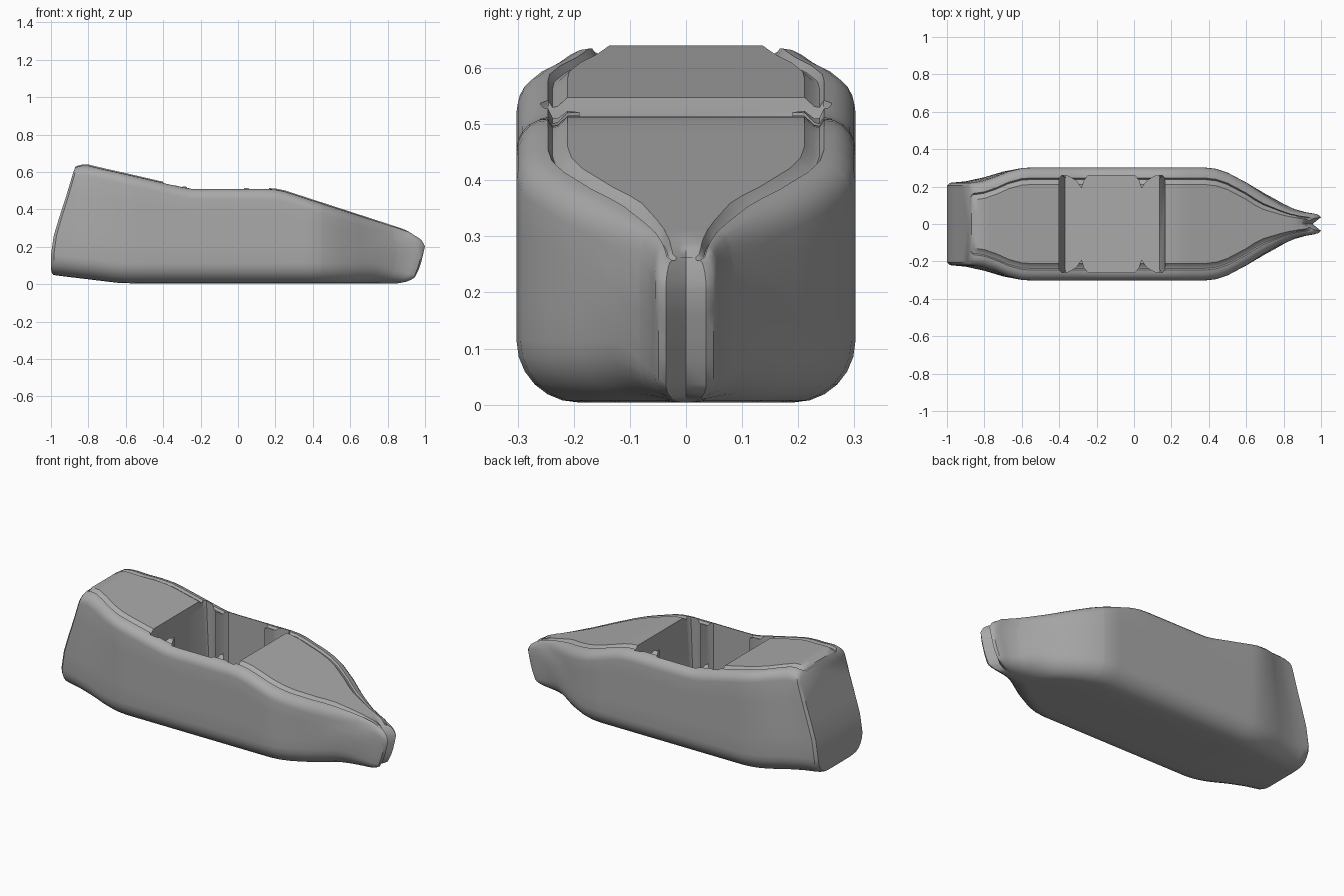
import bpy, bmesh, math

if "Cube" in bpy.data.objects:
    bpy.data.objects.remove(bpy.data.objects["Cube"])

grey = bpy.data.materials.new("light grey")
grey.diffuse_color = (0.4, 0.4, 0.4, 1)
grey.use_nodes = True
grey.node_tree.nodes["Principled BSDF"].inputs["Base Color"].default_value = grey.diffuse_color


def interp(table, t):
    """Piecewise linear lookup in a list of (key, value) pairs."""
    if t <= table[0][0]:
        return table[0][1]
    for (a, va), (b, vb) in zip(table, table[1:]):
        if t <= b:
            return va + (vb - va) * (t - a) / (b - a)
    return table[-1][1]


# Hull lines: half width, keel height and sheer height along the length
WIDTH = [(-1, .205), (-.985, .22), (-.9, .228), (-.8, .25), (-.7, .28), (-.6, .299), (-.55, .302),
         (.38, .302), (.44, .295), (.5, .275), (.6, .222), (.7, .163), (.8, .108), (.86, .08),
         (.92, .063), (.97, .055), (.99, .049), (1, .036)]
KEEL = [(-1, .05), (-.97, .045), (-.65, .008), (-.55, .004), (1, .004)]
SHEER = [(-.87, .625), (-.845, .64), (-.8, .64), (-.28, .52), (-.24, .515), (.18, .515), (.24, .505),
         (.88, .297), (.93, .283), (.96, .262)]
# End outlines: how far the stern and stem reach at each height
STERN = [(.045, -.985), (.07, -1), (.2, -1), (.3, -.975), (.45, -.925), (.6, -.88), (.64, -.865)]
STEM = [(.004, .88), (.015, .915), (.04, .95), (.1, .975), (.2, 1), (.235, .985), (.262, .96)]


def place(s, z):
    """Lean the end stations so they follow the stern and stem outlines."""
    if s < -.6:
        e = interp(STERN, z)
        return e + (s + 1) / .4 * (-.6 - e)
    if s > .6:
        e = interp(STEM, z)
        return .6 + (s - .6) / .4 * (e - .6)
    return s


def section(s):
    """Half section from keel to deck centre, as (x, y, z) points."""
    w, keel = interp(WIDTH, s), interp(KEEL, s)
    top = interp(SHEER, place(s, .64 if s < 0 else .262))
    r, ry = min(.11, w * .9), min(.11, w * .8)
    rail = min(.07, w * .4)
    pts = [(0, keel), ((w - ry) * .5, keel)]
    for i in range(7):                                   # bilge
        a = math.pi / 2 * i / 6
        pts.append((w - ry + ry * math.sin(a), keel + r * (1 - math.cos(a))))
    side = top - .06
    pts += [(w, keel + r + (side - keel - r) * f) for f in (.25, .5, .75)]
    for i in range(6):                                   # rounded rail
        a = math.pi / 2 * i / 5
        pts.append((w - rail * .8 * (1 - math.cos(a)), side + .055 * math.sin(a)))
    pts += [(w - rail * .92, top - .018), (w - rail * 1.05, top - .016),
            (w - rail * 1.3, top), ((w - rail * 1.3) * .5, top), (0, top)]
    out = []
    for y, z in pts:
        x = place(s, z)
        if s > .9:                                       # split in the nose
            x -= .05 * (s - .9) / .1 * (1 - y / w)
        out.append((x, y, z))
    return out


# Hull shell
bm = bmesh.new()
stations = sorted({k for k, _ in WIDTH} | {round(-.95 + .05 * i, 3) for i in range(39)})
rings, first_last = [], []
for s in stations:
    sec = section(s)
    right = [bm.verts.new(p) for p in sec]
    left = [bm.verts.new((x, -y, z)) for x, y, z in sec[1:-1]]
    rings.append(right + left[::-1])
    first_last.append((right, [right[0]] + left + [right[-1]]))
n = len(rings[0])
for a, b in zip(rings, rings[1:]):
    for i in range(n):
        bm.faces.new((a[i], b[i], b[(i + 1) % n], a[(i + 1) % n]))
# Stern and nose closed by strips running through a centre line
for k, dent in ((0, 0), (-1, .045)):
    right, left = first_last[k]
    mid = [right[0]]
    for v in right[1:-1]:
        mid.append(bm.verts.new((place(stations[k], v.co.z) - dent, 0, v.co.z)))
    mid.append(right[-1])
    for i in range(len(mid) - 1):
        for side in (right, left):
            quad = list(dict.fromkeys((side[i], side[i + 1], mid[i + 1], mid[i])))
            if len(quad) > 2:
                bm.faces.new(quad)
bmesh.ops.recalc_face_normals(bm, faces=bm.faces)
mesh = bpy.data.meshes.new("hull")
bm.to_mesh(mesh)
bm.free()
hull = bpy.data.objects.new("hull", mesh)
mesh.materials.append(grey)
bpy.context.collection.objects.link(hull)

# Cockpit cutter: outline with two pairs of pointed side ribs, end walls leaning in
OUTLINE = [(-.4, .245), (-.385, .26), (-.35, .255), (-.31, .232), (-.28, .19), (-.265, .235),
           (-.245, .26), (.005, .26), (.025, .235), (.04, .19), (.07, .232), (.11, .255),
           (.15, .26), (.165, .245)]
loop = OUTLINE + [(x, -y) for x, y in reversed(OUTLINE)]


def squeeze(x):
    if x < -.36:
        return -.36 + (x + .36) * .2
    return .13 + (x - .13) * .2 if x > .13 else x


bm = bmesh.new()
FLOOR = .06
low = [bm.verts.new((squeeze(x), y, FLOOR)) for x, y in loop]
mid = [bm.verts.new((x, y, .5)) for x, y in loop]
high = [bm.verts.new((x, y, .8)) for x, y in loop]
bm.faces.new(low)
bm.faces.new(high)
for a, b in ((low, mid), (mid, high)):
    for i in range(len(loop)):
        j = (i + 1) % len(loop)
        bm.faces.new((a[i], a[j], b[j], b[i]))
bmesh.ops.recalc_face_normals(bm, faces=bm.faces)
cut_mesh = bpy.data.meshes.new("cockpit_cutter")
bm.to_mesh(cut_mesh)
bm.free()
cutter = bpy.data.objects.new("cockpit_cutter", cut_mesh)
cut_mesh.materials.append(grey)
bpy.context.collection.objects.link(cutter)
cutter.hide_render = True

# Cut the cockpit and smooth the hull
mod = hull.modifiers.new("cockpit", 'BOOLEAN')
mod.operation, mod.solver, mod.object = 'DIFFERENCE', 'EXACT', cutter
bpy.context.view_layer.objects.active = hull
hull.select_set(True)
bpy.ops.object.modifier_apply(modifier="cockpit")
bpy.data.objects.remove(cutter)
bpy.ops.object.shade_smooth_by_angle(angle=math.radians(35))
